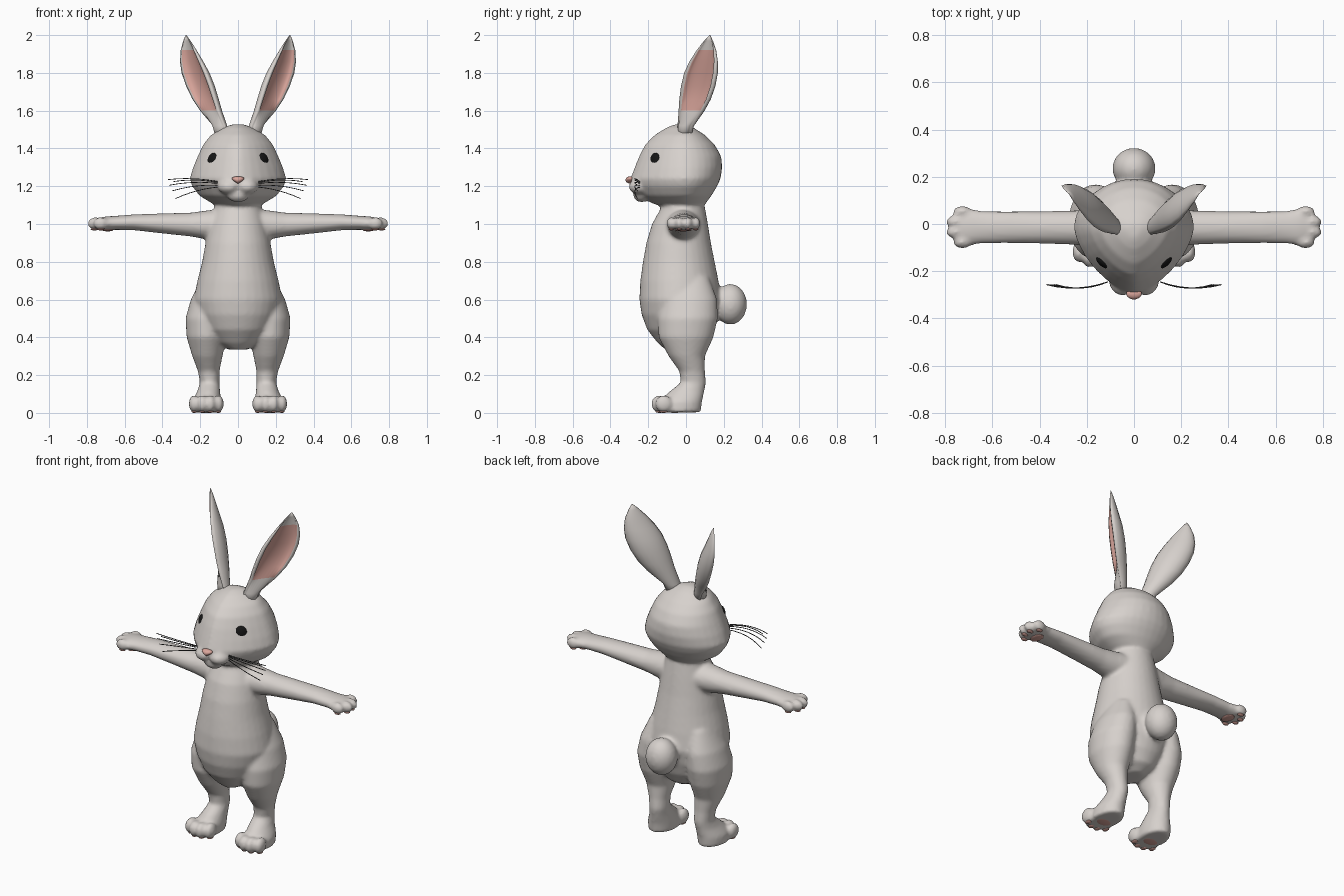
import bpy, bmesh, math
from mathutils import Vector, Matrix

if "Cube" in bpy.data.objects:
    bpy.data.objects.remove(bpy.data.objects["Cube"])


def material(name, rgb):
    m = bpy.data.materials.new(name)
    m.diffuse_color = (*rgb, 1)
    m.use_nodes = True
    m.node_tree.nodes["Principled BSDF"].inputs["Base Color"].default_value = m.diffuse_color
    return m


FUR = material("grey fur", (0.68, 0.64, 0.61))
PINK = material("pink skin", (0.70, 0.38, 0.33))
DARK = material("black", (0.008, 0.008, 0.008))
WHISK = material("whisker grey", (0.06, 0.06, 0.06))


def finish(bm, name, mats):
    bmesh.ops.recalc_face_normals(bm, faces=bm.faces)
    me = bpy.data.meshes.new(name)
    bm.to_mesh(me)
    bm.free()
    for m in mats:
        me.materials.append(m)
    me.shade_smooth()
    ob = bpy.data.objects.new(name, me)
    bpy.context.collection.objects.link(ob)
    return ob


def skin(bm, loops):
    """Bridge closed point loops and cap both ends; returns rows of side faces."""
    vs = [[bm.verts.new(p) for p in lp] for lp in loops]
    n = len(vs[0])
    rows = []
    for a, b in zip(vs, vs[1:]):
        rows.append([bm.faces.new((a[i], a[(i + 1) % n], b[(i + 1) % n], b[i])) for i in range(n)])
    bm.faces.new(vs[0])
    bm.faces.new(vs[-1])
    return rows


def loft(bm, rings, place, n=32, mid=None, p_front=2.0):
    """rings: (height, side centre, side radius, front, back)"""
    loops = []
    for h, a, ra, f, b in rings:
        m = (f + b) / 2 if mid is None else mid
        lp = []
        for i in range(n):
            t = 2 * math.pi * i / n
            c, s = math.cos(t), math.sin(t)
            e = 2 / (p_front if s < 0 else 2.0)
            u = math.copysign(abs(c) ** e, c) * ra
            v = abs(s) ** e * ((b - m) if s > 0 else (f - m))
            lp.append(place(h, a + u, m + v))
        loops.append(lp)
    skin(bm, loops)


def ball(bm, c, r, rot=Matrix.Identity(4), seg=20):
    mat = Matrix.Translation(c) @ rot @ Matrix.Diagonal((*r, 1))
    return bmesh.ops.create_uvsphere(bm, u_segments=seg, v_segments=12, radius=1, matrix=mat)["verts"]


# ---- furry body: all lumps merged into one skin by a remesh
bm = bmesh.new()
up = lambda h, a, b: Vector((a, b, h))

# torso
loft(bm, [(.335, 0, .05, -.11, .05), (.37, 0, .12, -.15, .11), (.44, 0, .18, -.205, .15),
          (.52, 0, .215, -.235, .175), (.6, 0, .235, -.247, .187), (.7, 0, .215, -.242, .172),
          (.8, 0, .19, -.228, .152), (.9, 0, .172, -.21, .132), (1.0, 0, .15, -.18, .116),
          (1.08, 0, .125, -.135, .102), (1.15, 0, .11, -.12, .09)], up)
# head
loft(bm, [(1.085, 0, .06, -.11, .06), (1.11, 0, .14, -.18, .105), (1.15, 0, .205, -.25, .135),
          (1.2, 0, .243, -.285, .165), (1.24, 0, .256, -.295, .183), (1.3, 0, .238, -.272, .192),
          (1.36, 0, .213, -.248, .186), (1.42, 0, .185, -.217, .152), (1.47, 0, .145, -.168, .102),
          (1.51, 0, .08, -.105, .04), (1.528, 0, .03, -.06, 0)], up, mid=-.015, p_front=1.55)
ball(bm, (0, -.235, 1.155), (.06, .045, .04))
# tail
ball(bm, (0, .235, .575), (.092, .088, .108))

for s in (-1, 1):
    # muzzle puff
    ball(bm, (s * .047, -.242, 1.198), (.06, .062, .042))
    # arm
    loft(bm, [(.08, 1.0, .08, -.11, .08), (.17, .995, .076, -.098, .065), (.25, .997, .063, -.088, .057),
              (.4, 1.003, .053, -.083, .054), (.55, 1.009, .042, -.081, .054),
              (.65, 1.006, .037, -.083, .056), (.7, 1.003, .037, -.092, .065),
              (.755, 1.0, .03, -.082, .055)], lambda h, a, b: Vector((s * h, b, a)))
    # fingers
    for x, y in ((.727, -.078), (.757, -.035), (.757, .010), (.727, .052)):
        ball(bm, (s * x, y, 1.003), (.04, .025, .033))
    # leg and foot
    loft(bm, [(.72, s * .13, .06, -.06, .12), (.6, s * .15, .1, -.13, .165), (.5, s * .166, .112, -.15, .168),
              (.4, s * .167, .105, -.145, .145), (.3, s * .162, .08, -.092, .1),
              (.22, s * .155, .057, -.035, .1), (.16, s * .15, .052, -.028, .106),
              (.115, s * .155, .06, -.085, .097), (.06, s * .166, .078, -.14, .085),
              (.003, s * .168, .078, -.15, .078)], up)
    # toes
    for x, y in ((.103, -.118), (.146, -.14), (.19, -.14), (.233, -.118)):
        ball(bm, (s * x, y, .048), (.028, .046, .046))

body = finish(bm, "furry_body", [FUR])
rm = body.modifiers.new("merge", "REMESH")
rm.mode = "VOXEL"
rm.voxel_size = .011
rm.use_smooth_shade = True
sm = body.modifiers.new("soften", "SMOOTH")
sm.factor = .5
sm.iterations = 5

# ---- ears: (z, x, y, half width, depth, hollow)
EAR = [(1.46, .085, -.01, .04, .035, -1), (1.52, .102, -.005, .05, .042, -.7), (1.6, .153, .025, .08, .062, .1),
       (1.66, .182, .043, .098, .07, .4), (1.73, .21, .06, .108, .074, .5), (1.8, .235, .075, .106, .07, .5),
       (1.86, .253, .09, .09, .055, .5), (1.92, .266, .106, .062, .036, .5), (1.97, .273, .118, .028, .018, .5),
       (2.0, .276, .126, .003, .003, .5)]
K = 10
for s, side in ((-1, "left"), (1, "right")):
    bm = bmesh.new()
    loops = []
    for z, x, y, hw, d, hol in EAR:
        c, w, nrm = Vector((x, y, z)), Vector((.6, .8, 0)), Vector((.8, -.6, 0))
        out = [c + w * hw * math.cos(math.pi * k / K) - nrm * d * math.sin(math.pi * k / K) for k in range(K + 1)]
        inn = [c + w * hw * .8 * math.cos(math.pi * k / K) - nrm * d * hol * math.sin(math.pi * k / K)
               for k in range(K, -1, -1)]
        loops.append([Vector((s * p.x, p.y, p.z)) for p in out + inn])
    rows = skin(bm, loops)
    for row in rows[2:-2]:
        for f in row[K + 1:2 * K + 1]:
            f.material_index = 1
    ob = finish(bm, side + "_ear", [FUR, PINK])

# ---- eyes
bm = bmesh.new()
for s in (-1, 1):
    ball(bm, (s * .127, -.160, 1.33), (.042, .022, .047), Matrix.Rotation(s * math.radians(40), 4, "Z"))
finish(bm, "eyes", [DARK])

# ---- nose: ball narrowed towards the bottom
bm = bmesh.new()
for v in ball(bm, (0, -.296, 1.233), (.038, .024, .019)):
    v.co.x *= .75 + .5 * (v.co.z - 1.233) / .019
finish(bm, "nose", [PINK])

# ---- pads under hands and feet
bm = bmesh.new()
for s in (-1, 1):
    ball(bm, (s * .69, -.014, .968), (.03, .045, .007), seg=16)
    for x, y in ((.727, -.078), (.76, -.035), (.76, .010), (.727, .052)):
        ball(bm, (s * x, y, .973), (.02, .014, .007), seg=12)
    ball(bm, (s * .168, -.06, .006), (.05, .035, .006), seg=16)
    for x, y in ((.105, -.118), (.146, -.14), (.19, -.14), (.231, -.118)):
        ball(bm, (s * x, y, .007), (.016, .022, .007), seg=12)
finish(bm, "paw_pads", [PINK])

# ---- whiskers
cu = bpy.data.curves.new("whiskers", "CURVE")
cu.dimensions = "3D"
cu.bevel_depth = .0022
cu.bevel_resolution = 1
cu.materials.append(WHISK)
for s in (-1, 1):
    for z0, x1, z1 in ((1.225, .37, 1.235), (1.215, .365, 1.205), (1.205, .35, 1.175), (1.195, .33, 1.135),
                       (1.22, .34, 1.225)):
        sp = cu.splines.new("POLY")
        sp.points.add(6)
        for i, p in enumerate(sp.points):
            t = i / 6
            bow = t * (1 - t)
            p.co = (s * (.11 + (x1 - .11) * t), -.245 - .012 * t - .08 * bow, z0 + (z1 - z0) * t + .04 * bow, 1)
bpy.context.collection.objects.link(bpy.data.objects.new("whiskers", cu))
